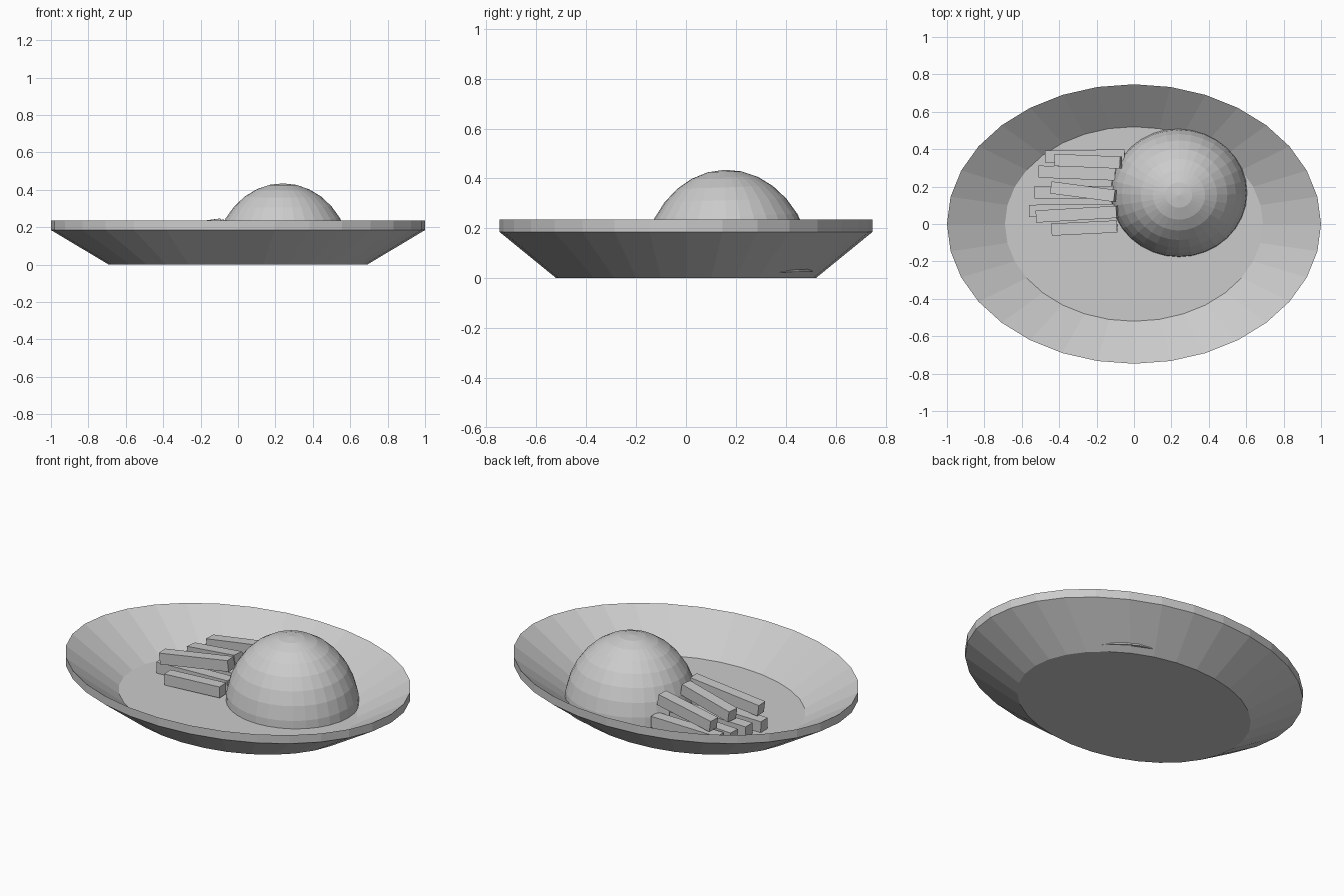
import bpy, bmesh, math
from mathutils import Vector, Matrix

cube = bpy.data.objects.get("Cube")
if cube:
    bpy.data.objects.remove(cube, do_unlink=True)

grey = bpy.data.materials.new("plain grey")
grey.use_nodes = True
colour = (0.6, 0.6, 0.6, 1)
grey.diffuse_color = colour
grey.node_tree.nodes["Principled BSDF"].inputs["Base Color"].default_value = colour


def finish(name, bm):
    bmesh.ops.recalc_face_normals(bm, faces=bm.faces)
    mesh = bpy.data.meshes.new(name)
    bm.to_mesh(mesh)
    bm.free()
    mesh.materials.append(grey)
    obj = bpy.data.objects.new(name, mesh)
    bpy.context.collection.objects.link(obj)
    return obj


# Oval plate: base, flared wall, upright rim, sloping inside, floor
SIDES = 32
profile = [(0.69, 0.52, 0), (1, 0.747, 0.185), (1, 0.747, 0.235), (0.69, 0.52, 0.045)]
bm = bmesh.new()
rings = []
for rx, ry, z in profile:
    angles = [math.tau * i / SIDES for i in range(SIDES)]
    rings.append([bm.verts.new((rx * math.cos(a), ry * math.sin(a), z)) for a in angles])
for low, high in zip(rings, rings[1:]):
    for i in range(SIDES):
        j = (i + 1) % SIDES
        bm.faces.new((low[i], low[j], high[j], high[i]))
bm.faces.new(rings[0])
bm.faces.new(rings[-1])
finish("plate", bm)

# Faceted dome of food with a flat underside
bm = bmesh.new()
bmesh.ops.create_uvsphere(bm, u_segments=32, v_segments=16, radius=1)
bmesh.ops.delete(bm, geom=[v for v in bm.verts if v.co.z < -0.01], context='VERTS')
bmesh.ops.holes_fill(bm, edges=[e for e in bm.edges if e.is_boundary], sides=0)
bmesh.ops.scale(bm, vec=(0.367, 0.345, 0.418), verts=bm.verts)
dome = finish("food_dome", bm)
dome.location = (0.24, 0.167, 0.017)
dome.rotation_euler.x = 0.03

# Cut sticks: centre of the outer end, centre of the end by the dome
WIDTH = 0.065
sticks = [
    ((-0.475, 0.36, 0.08), (-0.05, 0.367, 0.09)),
    ((-0.51, 0.28, 0.08), (-0.10, 0.265, 0.09)),
    ((-0.53, 0.17, 0.08), (-0.10, 0.17, 0.09)),
    ((-0.56, 0.07, 0.08), (-0.10, 0.075, 0.09)),
    ((-0.44, -0.03, 0.08), (-0.09, -0.013, 0.09)),
    ((-0.42, 0.342, 0.15), (-0.07, 0.328, 0.21)),
    ((-0.44, 0.195, 0.155), (-0.10, 0.15, 0.21)),
    ((-0.52, 0.04, 0.155), (-0.09, 0.065, 0.215)),
]
for n, (outer, inner) in enumerate(sticks, 1):
    outer, inner = Vector(outer), Vector(inner)
    along = inner - outer
    bm = bmesh.new()
    size = Matrix.Diagonal((along.length, WIDTH, WIDTH, 1))
    bmesh.ops.create_cube(bm, size=1, matrix=size)
    stick = finish(f"stick_{n}", bm)
    stick.location = (outer + inner) / 2
    stick.rotation_euler = along.to_track_quat('X', 'Z').to_euler()
